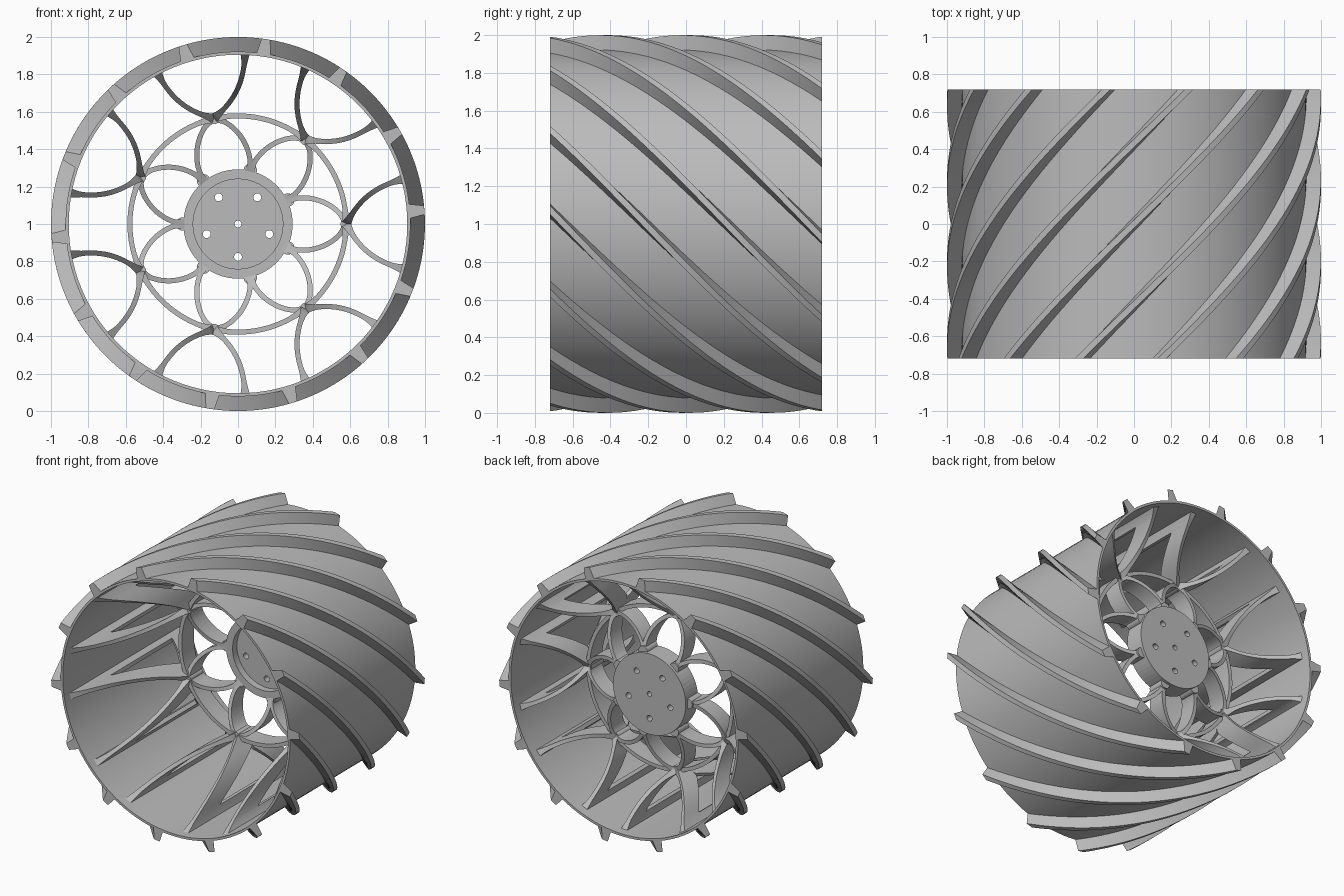
import bpy, bmesh, math
from mathutils import Matrix, Vector

if "Cube" in bpy.data.objects:
    bpy.data.objects.remove(bpy.data.objects["Cube"])

TAU = 2 * math.pi
HALF = 0.72          # half width of the wheel along y
N_SPOKE = 7
N_TREAD = 14

grey = bpy.data.materials.new("plain_grey")
grey.diffuse_color = (0.5, 0.5, 0.5, 1)
grey.use_nodes = True
grey.node_tree.nodes["Principled BSDF"].inputs["Base Color"].default_value = grey.diffuse_color


def finish(name, bm, angle=30):
    """Turn a bmesh into a shaded object."""
    bmesh.ops.recalc_face_normals(bm, faces=bm.faces)
    me = bpy.data.meshes.new(name)
    bm.to_mesh(me)
    bm.free()
    me.materials.append(grey)
    ob = bpy.data.objects.new(name, me)
    bpy.context.collection.objects.link(ob)
    bpy.ops.object.select_all(action='DESELECT')
    ob.select_set(True)
    bpy.context.view_layer.objects.active = ob
    if angle:
        bpy.ops.object.shade_smooth_by_angle(angle=math.radians(angle))
    return ob


def skin(bm, sections, closed=False):
    """Join equal cross-sections (lists of points) with quads."""
    rows = [[bm.verts.new(p) for p in s] for s in sections]
    n = len(rows[0])
    pairs = list(zip(rows, rows[1:]))
    if closed:
        pairs.append((rows[-1], rows[0]))
    for a, b in pairs:
        for i in range(n):
            j = (i + 1) % n
            bm.faces.new((a[i], a[j], b[j], b[i]))
    if not closed:
        bm.faces.new(rows[0])
        bm.faces.new(rows[-1])


def polar(r, a, y):
    return Vector((r * math.cos(a), y, 1 + r * math.sin(a)))


def lathe(bm, profile, sides):
    """Spin a closed (radius, y) profile around the wheel axle."""
    skin(bm, [[polar(r, TAU * k / sides, y) for r, y in profile]
              for k in range(sides)], closed=True)


def peg(bm, r, a, y0, y1, radius, sides=20):
    """Cylinder parallel to the axle."""
    m = Matrix.Translation(polar(r, a, (y0 + y1) / 2)) @ Matrix.Rotation(math.pi / 2, 4, 'X')
    bmesh.ops.create_cone(bm, cap_ends=True, segments=sides, radius1=radius,
                          radius2=radius, depth=y1 - y0, matrix=m)


def bezier(p0, p1, p2, p3, n=20):
    p0, p1, p2, p3 = map(Vector, (p0, p1, p2, p3))
    return [p0 * (1 - t)**3 + 3 * p1 * t * (1 - t)**2 + 3 * p2 * t * t * (1 - t) + p3 * t**3
            for t in [i / n for i in range(n + 1)]]


def strip(bm, path, rot, depth, flare=0.025, t0=0.0):
    """Thin wall along a plane path; depth(t) gives its y range."""
    c, s = math.cos(rot), math.sin(rot)
    n = len(path) - 1
    secs = []
    for i, p in enumerate(path):
        t = i / n
        if t < t0:
            continue
        d = (path[min(i + 1, n)] - path[max(i - 1, 0)]).normalized()
        end = max(0, 1 - min(t, 1 - t) / 0.2)
        w = (0.027 + flare * end * end) / 2
        y0, y1 = depth(t)
        sec = []
        for side, y in ((w, y0), (-w, y0), (-w, y1), (w, y1)):
            u, v = p.x - d.y * side, p.y + d.x * side
            sec.append((u * c - v * s, y, 1 + u * s + v * c))
        secs.append(sec)
    skin(bm, secs)


# Thin outer drum
bm = bmesh.new()
lathe(bm, [(0.905, -HALF), (0.922, -HALF), (0.922, HALF), (0.905, HALF)], 112)
finish("drum", bm)

# Helical tread bars, twisting 86 degrees from front to back
bm = bmesh.new()
for k in range(N_TREAD):
    secs = []
    for i in range(49):
        y = -HALF + 2 * HALF * i / 48
        a = TAU * (k + 0.5) / N_TREAD - math.radians(42.86) * y / HALF
        secs.append([polar(r, a + h, y) for r, h in
                     ((0.912, -0.043), (0.9995, -0.023), (0.9995, 0.023), (0.912, 0.043))])
    skin(bm, secs)
finish("tread_bars", bm)


# Depth ranges of the spoke walls
def petal_depth(t):          # hub to node
    return 0.28 - 0.12 * t, 0.40 - 0.10 * t


def node_depth(t):
    return 0.16, 0.30


def front_leg(t):            # node to front of drum
    y = 0.16 - 0.83 * t
    return y, min(y + 0.27, 0.23)


def back_leg(t):             # node to back of drum
    y = 0.30 + 0.36 * t
    return max(y - 0.17, 0.23), y


def rim_foot(t):
    return front_leg(t)[0] + 0.05, back_leg(t)[1] - 0.05


petals, rings, outer = bmesh.new(), bmesh.new(), bmesh.new()
for k in range(N_SPOKE):
    rot = TAU * k / N_SPOKE
    step = TAU / N_SPOKE
    for s in (1, -1):
        # bowed petals between hub and node
        strip(petals, bezier((0.26, 0.122 * s), (0.36, 0.17 * s), (0.53, 0.12 * s), (0.58, 0)),
              rot, petal_depth)
        # forked outer spokes with an open triangle between their legs
        path = bezier((0.58, 0), (0.65, 0.14 * s), (0.74, 0.20 * s), (0.88, 0.24 * s))
        strip(outer, path, rot, front_leg)
        strip(outer, path, rot, back_leg)
        strip(outer, path, rot, rim_foot, t0=0.85)
    # rounded lobe at the hub and boss at the node
    peg(petals, 0.295, rot + step / 2, 0.281, 0.40, 0.036)
    peg(rings, 0.578, rot, 0.159, 0.301, 0.03)
    # arc to the next node
    arc = [Vector((0.578 * math.cos(step * i / 16), 0.578 * math.sin(step * i / 16)))
           for i in range(17)]
    strip(rings, arc, rot, node_depth, 0.02)
finish("petal_spokes", petals)
finish("node_ring", rings)
finish("outer_spokes", outer)

# Hub: dished disc with a centre hole
bm = bmesh.new()
lathe(bm, [(0.018, 0.33), (0.24, 0.33), (0.24, 0.28), (0.292, 0.28),
           (0.292, 0.42), (0.018, 0.42)], 64)
hub = finish("hub", bm, 0)

# Five bolt holes drilled through the hub
bm = bmesh.new()
for k in range(5):
    peg(bm, 0.176, math.radians(54 + 72 * k), 0.17, 0.57, 0.021)
cutter = finish("bolt_hole_cutter", bm, 0)
cutter.hide_render = True
mod = hub.modifiers.new("bolt_holes", 'BOOLEAN')
mod.operation = 'DIFFERENCE'
mod.solver = 'EXACT'
mod.object = cutter
bpy.ops.object.select_all(action='DESELECT')
hub.select_set(True)
bpy.context.view_layer.objects.active = hub
bpy.ops.object.modifier_apply(modifier=mod.name)
bpy.data.objects.remove(cutter)
